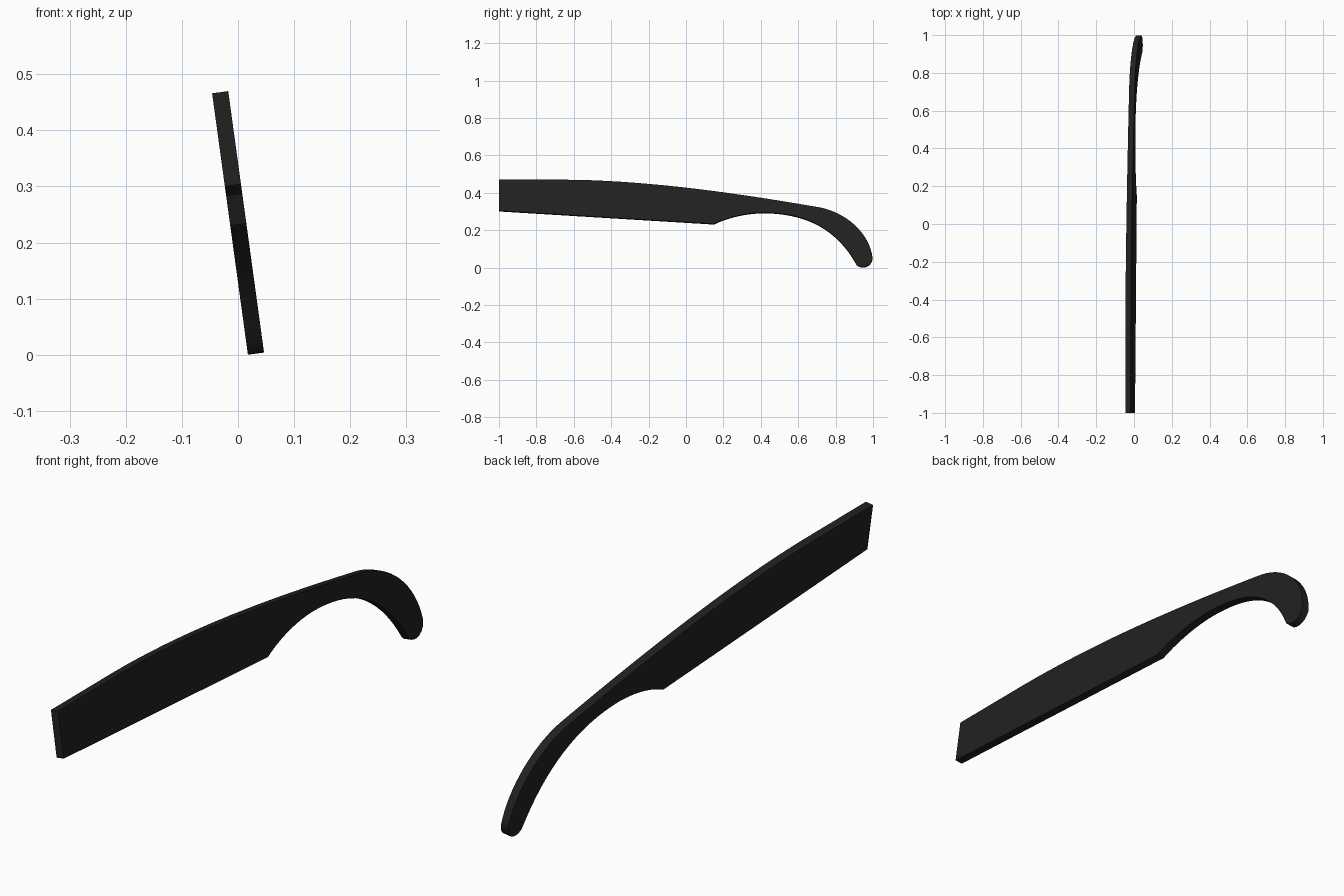
import bpy, bmesh, math
from mathutils import Vector, Matrix
from mathutils.geometry import interpolate_bezier

if "Cube" in bpy.data.objects:
    bpy.data.objects.remove(bpy.data.objects["Cube"])

THICK = 0.029
TILT = math.radians(-7.8)
MID_Z = 0.234

# side outline as bezier segments in (y, z): start, handle, handle, end, steps
segments = [
    ((-0.65, .466), (-0.2, .464), (0.3, .39), (0.72, .317), 20),    # top edge
    ((0.72, .317), (0.87, .285), (0.985, .17), (0.998, .045), 16),  # outer hook
    ((0.998, .045), (0.99, -.008), (0.93, -.008), (0.912, .013), 8),  # round tip
    ((0.912, .013), (0.80, .22), (0.62, .288), (0.42, .29), 18),    # inner hook
    ((0.42, .29), (0.32, .29), (0.22, .265), (0.15, .23), 10),      # scoop
]
outline = [(-1.0, .466)]
for a, b, c, d, n in segments:
    pts = interpolate_bezier(*[Vector((0, *p)) for p in (a, b, c, d)], n)
    outline += [(p.y, p.z) for p in pts[:-1]]
outline += [(0.15, .23), (-1.0, .30)]

# extrude the outline into a flat plate and lean it
bm = bmesh.new()
verts = [bm.verts.new((-THICK / 2, y, (z - MID_Z) / math.cos(TILT))) for y, z in outline]
face = bm.faces.new(verts)
ext = bmesh.ops.extrude_face_region(bm, geom=[face], use_keep_orig=True)
moved = [g for g in ext["geom"] if isinstance(g, bmesh.types.BMVert)]
bmesh.ops.translate(bm, vec=(THICK, 0, 0), verts=moved)
bmesh.ops.recalc_face_normals(bm, faces=bm.faces)
bmesh.ops.transform(bm, matrix=Matrix.Rotation(TILT, 4, 'Y'), verts=bm.verts)
low = min(v.co.z for v in bm.verts)
bmesh.ops.translate(bm, vec=(0, 0, -low), verts=bm.verts)

mesh = bpy.data.meshes.new("temple_arm")
bm.to_mesh(mesh)
bm.free()
arm = bpy.data.objects.new("temple_arm", mesh)
bpy.context.collection.objects.link(arm)

# black plastic
mat = bpy.data.materials.new("black_plastic")
mat.diffuse_color = (0.015, 0.015, 0.015, 1)
mat.use_nodes = True
mat.node_tree.nodes["Principled BSDF"].inputs["Base Color"].default_value = mat.diffuse_color
mesh.materials.append(mat)

bpy.context.view_layer.objects.active = arm
arm.select_set(True)
bpy.ops.object.shade_smooth_by_angle(angle=math.radians(30))
